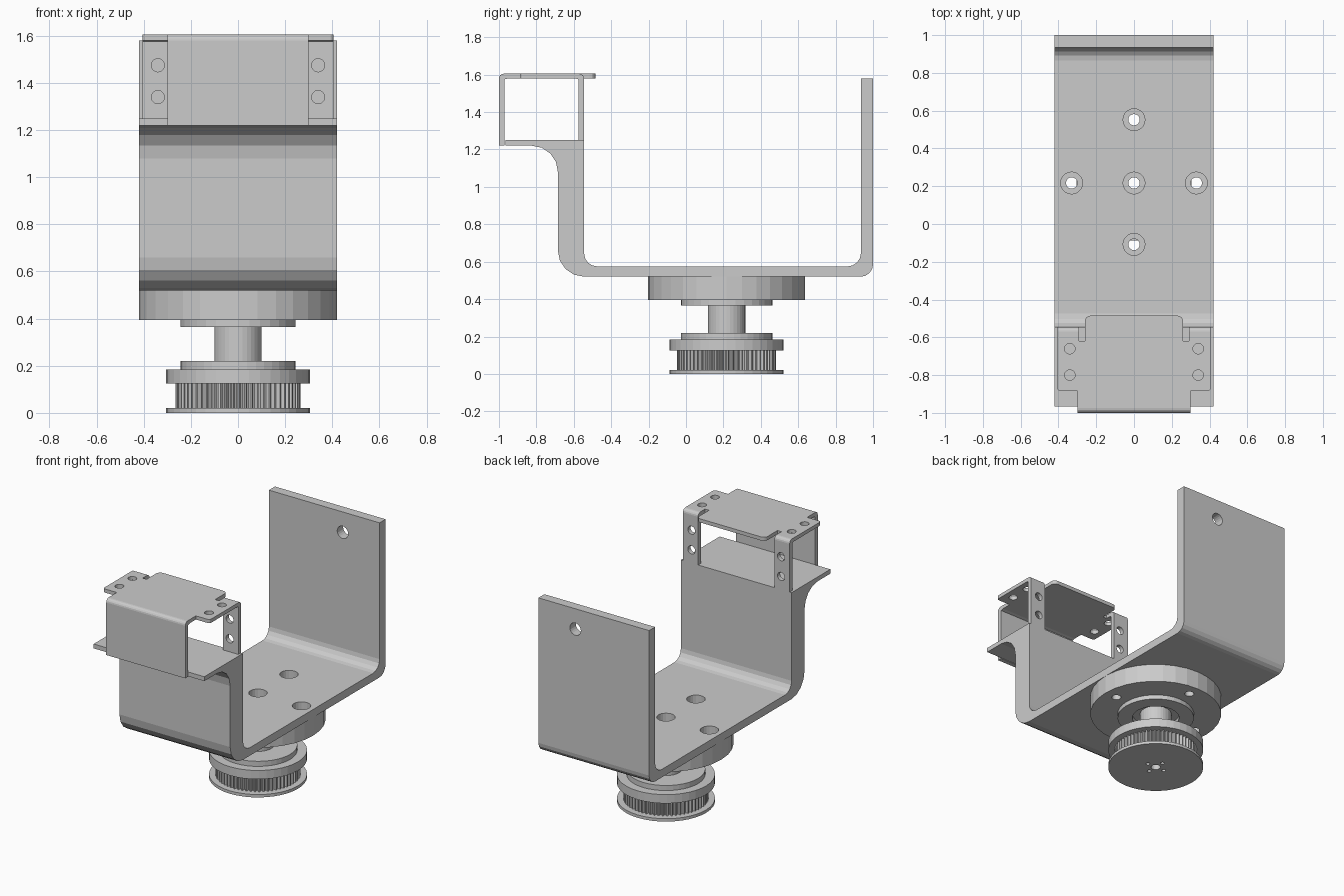
import bpy, bmesh
from math import sin, cos, radians, tau
from mathutils import Matrix, Vector

if "Cube" in bpy.data.objects:
    bpy.data.objects.remove(bpy.data.objects["Cube"])

CY = 0.217  # y of the turning axis


def finish(name, bm):
    bmesh.ops.recalc_face_normals(bm, faces=bm.faces)
    me = bpy.data.meshes.new(name)
    bm.to_mesh(me)
    bm.free()
    ob = bpy.data.objects.new(name, me)
    bpy.context.collection.objects.link(ob)
    return ob


def arc(cx, cy, r, a0, a1, n=4):
    angs = [radians(a0 + (a1 - a0) * i / n) for i in range(n + 1)]
    return [(cx + r * cos(a), cy + r * sin(a)) for a in angs]


def prism(name, pts, axis, lo, hi):
    """Extrude a 2D outline along X (points are y,z), Y (x,z) or Z (x,y)."""
    place = {'X': lambda p: (lo, p[0], p[1]), 'Y': lambda p: (p[0], lo, p[1]),
             'Z': lambda p: (p[0], p[1], lo)}[axis]
    bm = bmesh.new()
    face = bm.faces.new([bm.verts.new(place(p)) for p in pts])
    ext = bmesh.ops.extrude_face_region(bm, geom=[face])
    step = Vector([(hi - lo) * (axis == a) for a in 'XYZ'])
    bmesh.ops.translate(bm, vec=step, verts=[v for v in ext['geom'] if isinstance(v, bmesh.types.BMVert)])
    return finish(name, bm)


def lathe(name, profile, n=32, tooth=0.0):
    """Closed (r, z) profile turned around the axis; tooth cuts grooves in the rim."""
    bm = bmesh.new()
    rings = []
    for k in range(n):
        a = tau * k / n
        cut = tooth if k % 4 > 1 else 0
        rad = [r - cut if r > 0.25 else r for r, z in profile]
        rings.append([bm.verts.new((r * cos(a), CY + r * sin(a), p[1])) for r, p in zip(rad, profile)])
    m = len(profile)
    for k in range(n):
        a, b = rings[k], rings[(k + 1) % n]
        for i in range(m):
            j = (i + 1) % m
            bm.faces.new((a[i], b[i], b[j], a[j]))
    return finish(name, bm)


def drill(ob, centres, r, depth, axis='Z', n=20):
    """Cut round holes of the given radius, running along one axis."""
    bm = bmesh.new()
    rot = {'Z': Matrix(), 'Y': Matrix.Rotation(radians(90), 4, 'X')}[axis]
    for c in centres:
        bmesh.ops.create_cone(bm, cap_ends=True, segments=n, radius1=r, radius2=r,
                              depth=depth, matrix=Matrix.Translation(c) @ rot)
    cutter = finish("hole_cutter", bm)
    cutter.hide_render = True
    mod = ob.modifiers.new("holes", 'BOOLEAN')
    mod.operation, mod.solver, mod.object = 'DIFFERENCE', 'EXACT', cutter
    dg = bpy.context.evaluated_depsgraph_get()
    me = bpy.data.meshes.new_from_object(ob.evaluated_get(dg))
    ob.modifiers.clear()
    ob.data = me
    bpy.data.objects.remove(cutter)


# Main bent bracket with shelf, base and tall back wall
outline = ([(-0.965, 1.25), (-0.965, 1.22)]
           + arc(-0.825, 1.08, 0.14, 90, 0)
           + arc(-0.545, 0.66, 0.14, 180, 270)
           + arc(0.935, 0.585, 0.065, 270, 360)
           + [(1, 1.58), (0.935, 1.58)]
           + arc(0.865, 0.645, 0.07, 0, -90)
           + arc(-0.475, 0.645, 0.07, 270, 180)
           + [(-0.545, 1.25)])
bracket = prism("main_bracket", outline, 'X', -0.42, 0.42)
bolts = [(0.33, 0), (-0.33, 0), (0, 0.335), (0, -0.325)]
drill(bracket, [(x, CY + y, 0.55) for x, y in bolts + [(0, 0)]], 0.058, 0.3)
drill(bracket, [(0.14, 0.97, 1.44)], 0.042, 0.3, 'Y')

# Mounting disc under the base
disc = lathe("mounting_disc", [(0.03, 0.395), (0.42, 0.395), (0.42, 0.52), (0.03, 0.52)])
drill(disc, [(x, CY + y, 0.46) for x, y in bolts], 0.03, 0.3)

# Upper bearing collar and hollow shaft
lathe("bearing_collar", [(0.15, 0.365), (0.245, 0.365), (0.245, 0.395), (0.15, 0.395)])
lathe("shaft", [(0.03, 0.185), (0.1, 0.185), (0.1, 0.395), (0.03, 0.395)])

# Toothed belt pulley
lathe("pulley_top", [(0.03, 0.125), (0.305, 0.125), (0.305, 0.185),
                     (0.245, 0.185), (0.245, 0.22), (0.03, 0.22)], 40)
lathe("pulley_teeth", [(0.03, 0.02), (0.265, 0.02), (0.265, 0.125), (0.03, 0.125)], 240, 0.018)
flange = lathe("pulley_bottom_flange", [(0.03, 0), (0.305, 0), (0.305, 0.02), (0.03, 0.02)], 40)
drill(flange, [(x * 0.2, CY + y * 0.2, 0.01) for x, y in bolts], 0.013, 0.1)

# Holder: front plate with its bend
front = ([(-0.97, 1.22), (-1, 1.22)] + arc(-0.975, 1.58, 0.025, 180, 90)
         + [(-0.95, 1.605), (-0.95, 1.58), (-0.97, 1.575)])
prism("holder_front_plate", front, 'X', -0.30, 0.30)

# Holder: slotted top plate, mirrored outline
half = ([(0.30, -0.95), (0.30, -0.885)] + arc(0.39, -0.87, 0.015, -90, 0, 3)
        + [(0.405, -0.59), (0.29, -0.59), (0.29, -0.62), (0.26, -0.62)]
        + arc(0.23, -0.515, 0.03, 0, 90))
top = prism("holder_top_plate", half + [(-x, y) for x, y in reversed(half)], 'Z', 1.58, 1.605)
drill(top, [(s * 0.34, y, 1.59) for s in (-1, 1) for y in (-0.66, -0.80)], 0.028, 0.2)

# Holder: two bent rear tabs
tab = ([(-0.59, 1.58), (-0.59, 1.605)] + arc(-0.57, 1.58, 0.025, 90, 0)
       + [(-0.545, 1.25), (-0.575, 1.25), (-0.575, 1.575)])
for side, s in (("left", -1), ("right", 1)):
    ob = prism(side + "_holder_tab", tab, 'X', *sorted((s * 0.29, s * 0.405)))
    drill(ob, [(s * 0.34, -0.56, z) for z in (1.34, 1.475)], 0.028, 0.2, 'Y')
